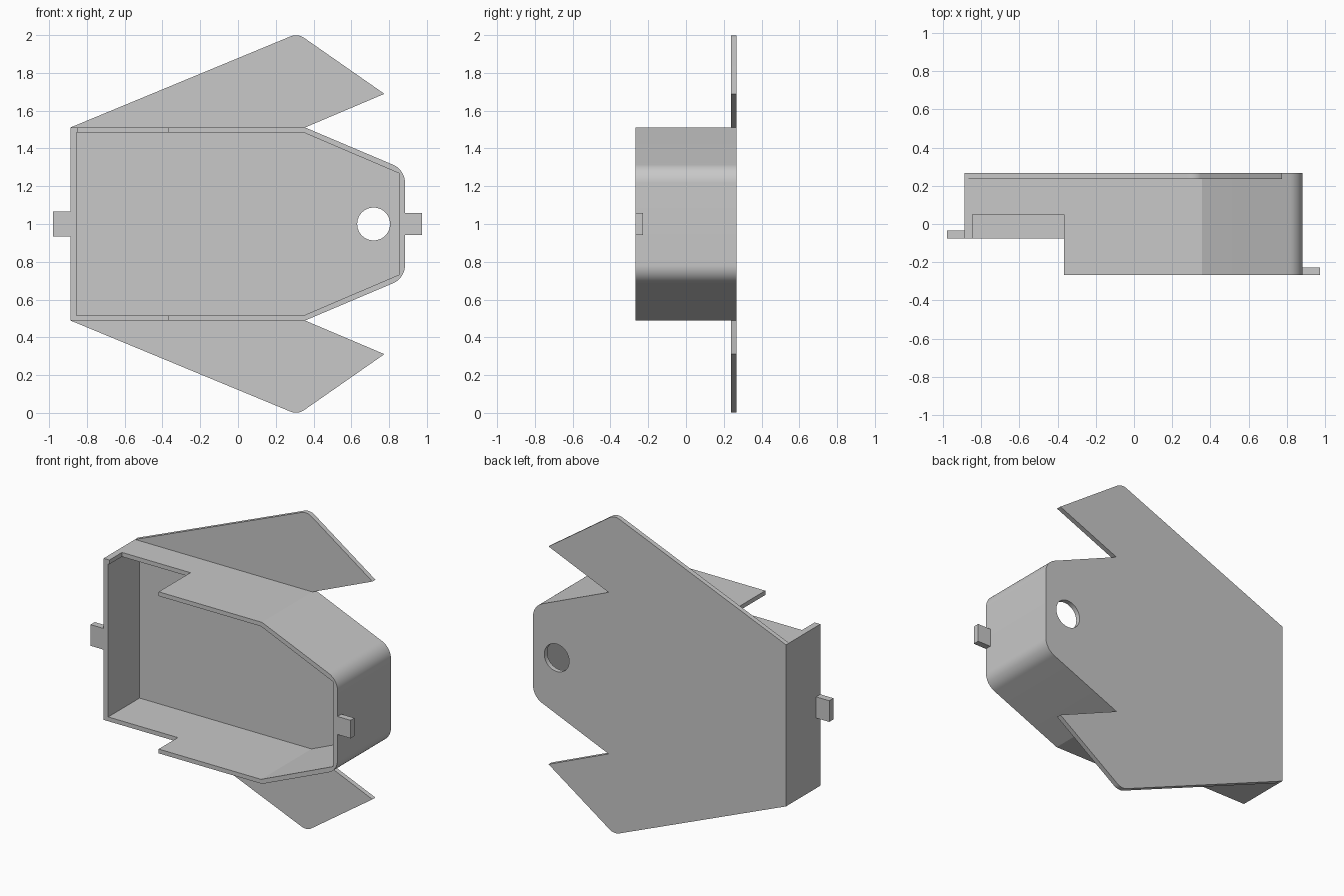
import bpy
import bmesh
import math
from mathutils import Vector

if "Cube" in bpy.data.objects:
    bpy.data.objects.remove(bpy.data.objects["Cube"], do_unlink=True)

MID = 1.0                         # mirror height
FRONT, PLATE, BACK = -0.267, 0.237, 0.267

grey = bpy.data.materials.new("light grey")
grey.use_nodes = True
grey.diffuse_color = (0.58, 0.58, 0.58, 1)
grey.node_tree.nodes["Principled BSDF"].inputs["Base Color"].default_value = (0.58, 0.58, 0.58, 1)


def outline(half):
    """Turn (x, height above middle, corner radius) into a closed mirrored profile."""
    corners = half + [(x, -h, r) for x, h, r in reversed(half)]
    pts = []
    for i, (x, h, r) in enumerate(corners):
        p = Vector((x, h))
        if not r:
            pts.append(p)
            continue
        a = (Vector(corners[i - 1][:2]) - p).normalized()
        b = (Vector(corners[(i + 1) % len(corners)][:2]) - p).normalized()
        half_angle = a.angle(b) / 2
        centre = p + (a + b).normalized() * r / math.sin(half_angle)
        start = (p + a * r / math.tan(half_angle) - centre).normalized()
        end = (p + b * r / math.tan(half_angle) - centre).normalized()
        for k in range(13):
            # Angles at the arc centre are evenly spaced between both tangents
            t, turn = k / 12, start.angle(end)
            spoke = start * math.sin((1 - t) * turn) + end * math.sin(t * turn)
            pts.append(centre + spoke * r / math.sin(turn))
    return pts


def prism(name, pts, y0, y1):
    bm = bmesh.new()
    face = bm.faces.new([bm.verts.new((p[0], y0, MID + p[1])) for p in pts])
    new = bmesh.ops.extrude_face_region(bm, geom=[face])["geom"]
    moved = [v for v in new if isinstance(v, bmesh.types.BMVert)]
    bmesh.ops.translate(bm, verts=moved, vec=(0, y1 - y0, 0))
    bmesh.ops.recalc_face_normals(bm, faces=bm.faces)
    mesh = bpy.data.meshes.new(name)
    bm.to_mesh(mesh)
    bm.free()
    mesh.materials.append(grey)
    obj = bpy.data.objects.new(name, mesh)
    bpy.context.collection.objects.link(obj)
    return obj


def box(name, x0, x1, y0, y1, h0, h1):
    return prism(name, [(x0, h0), (x1, h0), (x1, h1), (x0, h1)], y0, y1)


def carve(obj, cutters):
    for c in cutters:
        mod = obj.modifiers.new("cut", "BOOLEAN")
        mod.operation, mod.solver, mod.object = "DIFFERENCE", "EXACT", c
    graph = bpy.context.evaluated_depsgraph_get()
    mesh = bpy.data.meshes.new_from_object(obj.evaluated_get(graph))
    obj.modifiers.clear()
    obj.data = mesh
    for c in cutters:
        bpy.data.objects.remove(c, do_unlink=True)


# Open housing wall, with a shallower end and a deeper notch in the top wall
housing = prism("housing_wall", outline([
    (-0.887, 0.511, 0), (0.355, 0.511, 0), (0.884, 0.287, 0.105)]), FRONT, PLATE)
cavity = prism("cavity", outline([
    (-0.855, 0.484, 0), (0.348, 0.484, 0), (0.853, 0.268, 0)]), -1, 1)
carve(housing, [
    cavity,
    box("end_step", -1.2, -0.368, -1, -0.076, -1, 1),
    box("top_notch", -0.847, -0.368, -1, 0.05, 0.3, 1)])

# Back plate with two swept wings and a round hole
plate = prism("back_plate", outline([
    (-0.887, 0.511, 0), (0.316, 1.009, 0.074), (0.775, 0.689, 0),
    (0.355, 0.511, 0), (0.884, 0.287, 0.105)]), PLATE, BACK)
ring = [(0.718 + 0.087 * math.cos(math.tau * i / 48),
         0.087 * math.sin(math.tau * i / 48)) for i in range(48)]
carve(plate, [prism("hole", ring, -1, 1)])

# Locating tabs on both ends
box("right_tab", -0.979, -0.887, -0.076, -0.034, -0.067, 0.067)
box("left_tab", 0.88, 0.975, FRONT, -0.228, -0.057, 0.057)

# Smooth the rounded corners and hole, keep other edges sharp
bpy.ops.object.select_all(action="DESELECT")
for obj in (housing, plate):
    obj.select_set(True)
bpy.context.view_layer.objects.active = housing
bpy.ops.object.shade_smooth_by_angle(angle=math.radians(20))
